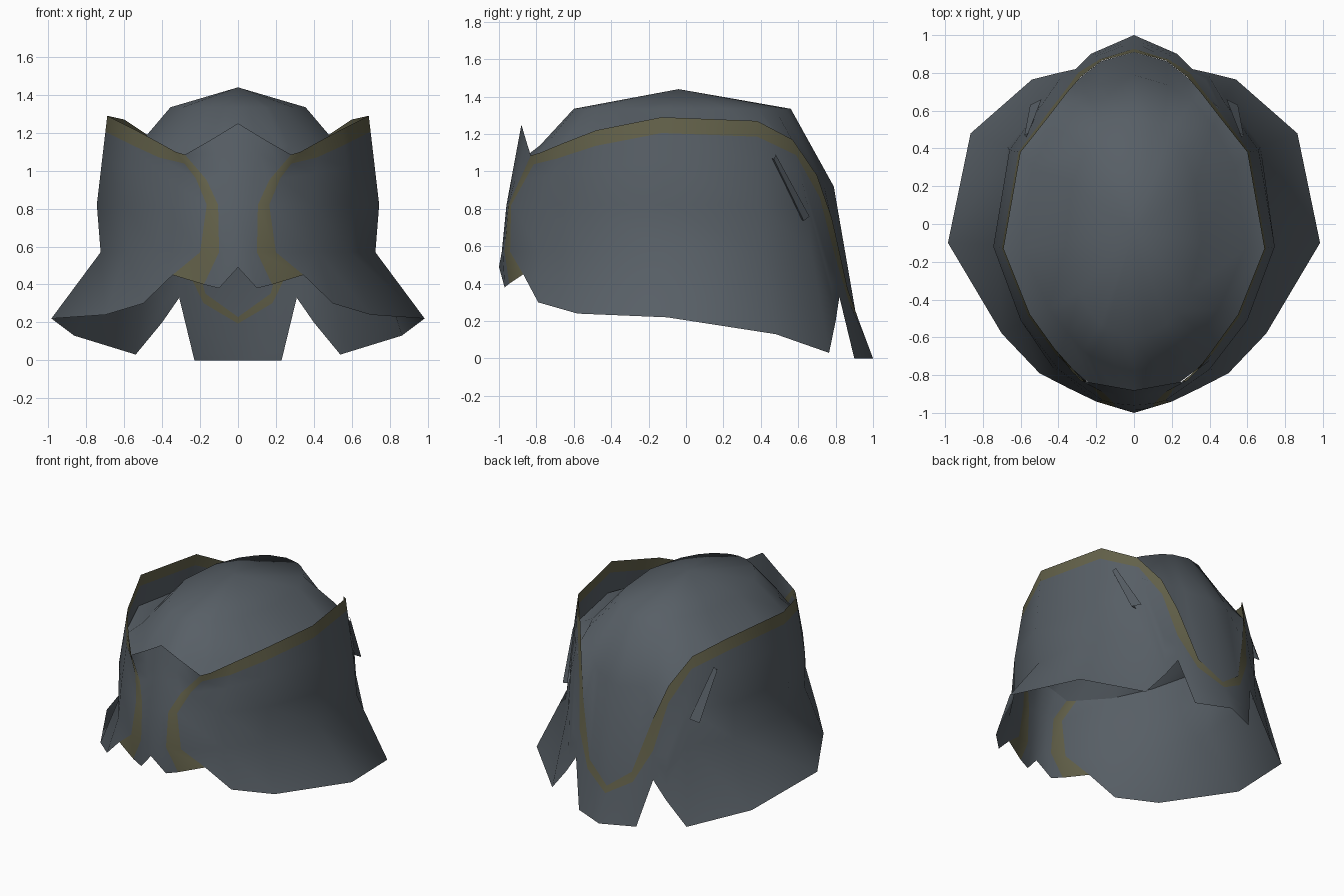
import bpy, bmesh, math
from mathutils import Vector

if "Cube" in bpy.data.objects:
    bpy.data.objects.remove(bpy.data.objects["Cube"])


def material(name, rgb):
    m = bpy.data.materials.new(name)
    m.diffuse_color = (*rgb, 1)
    m.use_nodes = True
    m.node_tree.nodes["Principled BSDF"].inputs["Base Color"].default_value = m.diffuse_color
    return m


STEEL = material("slate_steel", (0.096, 0.114, 0.132))
TRIM = material("olive_trim", (0.125, 0.12, 0.068))


def loft(name, columns, trim_rule, angle):
    """Skin neighbouring columns of points and mirror them across x."""
    bm = bmesh.new()
    for side in (1, -1):
        grid = [[bm.verts.new((side * p[0], p[1], p[2])) for p in col] for col in columns]
        for i in range(len(grid) - 1):
            for j in range(len(grid[i]) - 1):
                q = [grid[i][j], grid[i][j + 1], grid[i + 1][j + 1], grid[i + 1][j]]
                f = bm.faces.new(q if side == 1 else q[::-1])
                f.material_index = int(trim_rule(i, j))
    bmesh.ops.remove_doubles(bm, verts=bm.verts, dist=0.0005)
    me = bpy.data.meshes.new(name)
    bm.to_mesh(me)
    bm.free()
    ob = bpy.data.objects.new(name, me)
    bpy.context.collection.objects.link(ob)
    me.materials.append(STEEL)
    me.materials.append(TRIM)
    bpy.ops.object.select_all(action='DESELECT')
    ob.select_set(True)
    bpy.context.view_layer.objects.active = ob
    bpy.ops.object.shade_smooth_by_angle(angle=math.radians(angle))
    return ob


# Outer shell: rim and hem run front to back; cheek and waist shape the wall
rim = [(0, -.88, 1.25), (.14, -.855, 1.165), (.28, -.83, 1.085), (.33, -.78, 1.1),
       (.42, -.66, 1.15), (.55, -.48, 1.22), (.69, -.13, 1.29), (.6, .38, 1.27),
       (.45, .57, 1.17), (.35, .7, .98), (.28, .78, .75), (.17, .865, .37), (0, .91, .24)]
hem = [(0, -1, .49), (.1, -.97, .38), (.18, -.945, .4), (.345, -.87, .45),
       (.5, -.79, .3), (.7, -.58, .24), (.985, -.1, .22), (.865, .48, .13),
       (.54, .765, .03), (.4, .8, .2), (.31, .82, .33), (.23, .9, 0), (0, 1, 0)]
cheek = [(0, -.96), (.06, -.955), (.105, -.95), (.165, -.935), (.4, -.77),
         (.6, -.51), (.745, -.12), (.66, .39), (.475, .65)]
waist = [(0, -.985), (.06, -.98), (.1, -.97), (.2, -.94), (.42, -.775),
         (.59, -.52), (.725, -.11), (.67, .41), (.48, .67)]

shell, edges = [], []
for i, (top, low) in enumerate(zip(rim, hem)):
    top, low = Vector(top), Vector(low)
    if i < len(cheek):
        mid, pinch = Vector((*cheek[i], .82)), Vector((*waist[i], .57))
        upper = top.lerp(mid, .5)
        edges.append(upper)
    else:  # the rear wall is straight from rim to hem
        upper, mid, pinch = (top.lerp(low, t) for t in (.6, .75, .88))
        edges.append(top.lerp(low, .05))
    if 1 <= i <= 3:  # stripes curve inward below the brow
        upper.x = top.x * .35 + mid.x * .65
    d = upper - top
    width = {9: .12, 10: .22, 11: .07, 12: .05}.get(i, .085)
    trim = top + d * min(width / d.length, .9)
    shell.append([top, trim, upper, mid, pinch, low])

# Band along the rim plus the curved stripe either side of the brow plate
loft("outer_shell", shell, lambda i, j: i == 2 or (j == 0 and i > 2), 60)

# Domed cap: oval crown, lower ring, then seated against the shell wall
ring = [(0, -.78, 1.14), (.1, -.755, 1.135), (.23, -.7, 1.13), (.27, -.67, 1.13),
        (.35, -.58, 1.13), (.45, -.45, 1.13), (.59, -.13, 1.06), (.54, .3, 1.08),
        (.42, .52, 1.13), (.31, .65, 1.02), (.25, .69, .97), (.18, .735, .94), (0, .79, .92)]
cap = []
for p, e in zip(ring, edges):
    a = math.atan2(p[0] / .59, -(p[1] + .02) / .78)
    crown = Vector((.36 * math.sin(a), -.02 - .58 * math.cos(a), 1.335))
    edge = Vector((e.x * .995, e.y * .995, e.z))
    cap.append([Vector((0, -.04, 1.44)), crown, Vector(p), edge])
loft("domed_cap", cap, lambda i, j: False, 60)

# Small raised folds on the rear flanks, widening toward the bottom
start, end = Vector((.57, .46, 1.07)), Vector((.5, .62, .74))
fold = []
for k in range(3):
    base = start.lerp(end, k / 2)
    out = Vector((.01 + .02 * k, .01, -.005))
    fold.append([base, base + out, base + Vector((-.01, .02 + .01 * k, .02))])
loft("rear_fold", fold, lambda i, j: False, 30)
